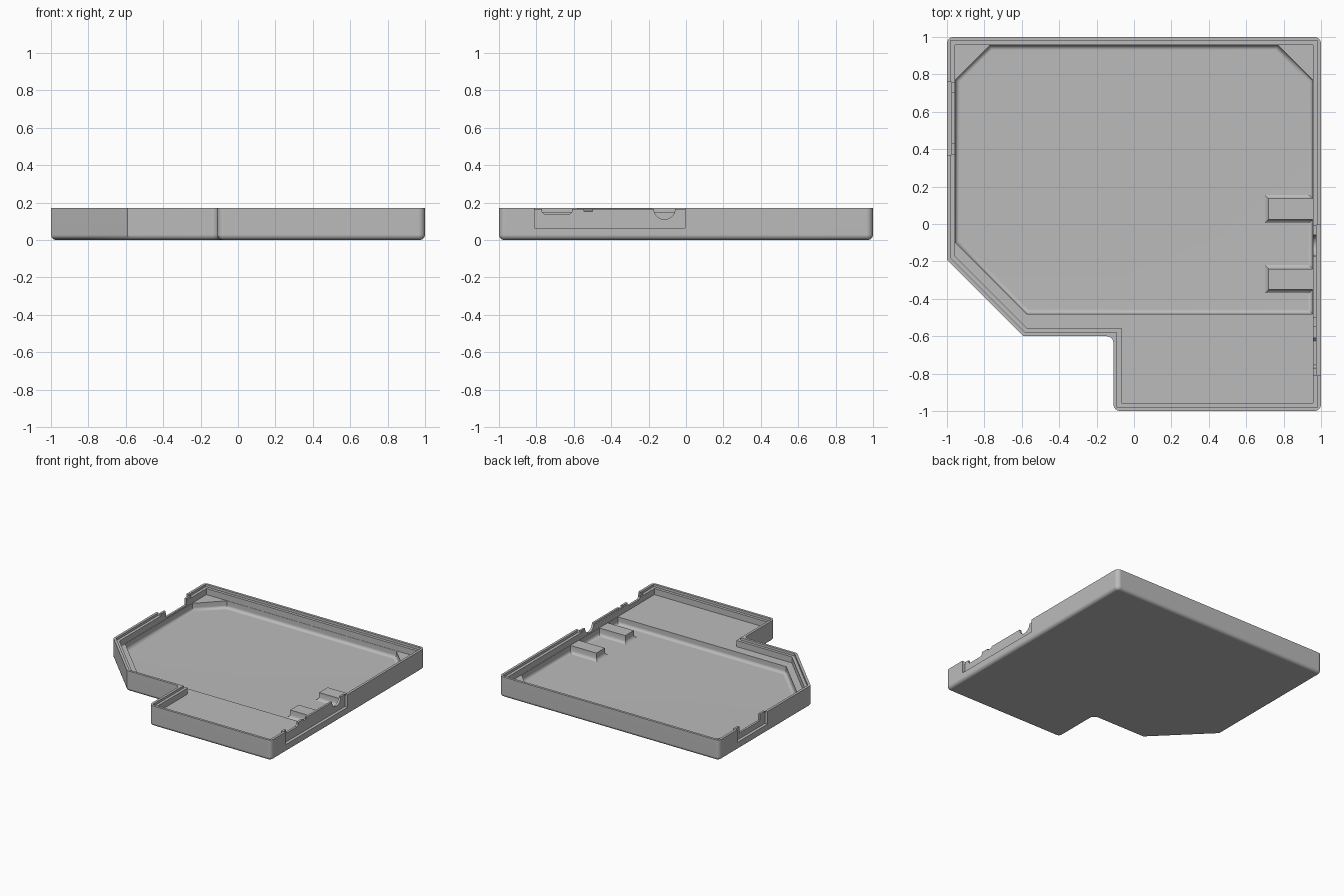
import bpy, bmesh, math
from mathutils import Vector

cube = bpy.data.objects.get("Cube")
if cube:
    bpy.data.objects.remove(cube, do_unlink=True)

grey = bpy.data.materials.new("plain_grey")
grey.use_nodes = True
grey.diffuse_color = (0.5, 0.5, 0.5, 1)
grey.node_tree.nodes["Principled BSDF"].inputs["Base Color"].default_value = (0.5, 0.5, 0.5, 1)


def inset(points, d):
    """Move a counter-clockwise outline inwards by d, with mitred corners."""
    out = []
    for i, p in enumerate(points):
        a = (p - points[i - 1]).normalized()
        b = (points[(i + 1) % len(points)] - p).normalized()
        n, m = Vector((-a.y, a.x)), Vector((-b.y, b.x))
        out.append(p + (n + m) * d / (1 + n.dot(m)))
    return out


def round_corners(points, radius, steps=4):
    """Replace the right-angled corners with arcs."""
    out = []
    for i, p in enumerate(points):
        a = (points[i - 1] - p).normalized()
        b = (points[(i + 1) % len(points)] - p).normalized()
        if abs(a.dot(b)) > 0.1:
            out.append(p)
            continue
        centre = p + (a + b) * radius
        for s in range(steps + 1):
            t = s / steps * math.pi / 2
            out.append(centre - b * radius * math.cos(t) - a * radius * math.sin(t))
    return out


def loft(name, outline, levels, along_x=False):
    """Stack inset copies of an outline at (height, inset) levels into a solid."""
    pts = [Vector(p) for p in outline]
    bm = bmesh.new()
    rings = []
    for w, d in levels:
        ring = inset(pts, d) if d else pts
        rings.append([bm.verts.new((w, p.x, p.y) if along_x else (p.x, p.y, w)) for p in ring])
    for low, high in zip(rings, rings[1:]):
        for i in range(len(pts)):
            j = (i + 1) % len(pts)
            bm.faces.new((low[i], low[j], high[j], high[i]))
    bm.faces.new(rings[0][::-1])
    bm.faces.new(rings[-1])
    bmesh.ops.recalc_face_normals(bm, faces=bm.faces)
    mesh = bpy.data.meshes.new(name)
    bm.to_mesh(mesh)
    bm.free()
    mesh.materials.append(grey)
    obj = bpy.data.objects.new(name, mesh)
    bpy.context.collection.objects.link(obj)
    return obj


def rect(u0, u1, v0, v1):
    return [(u0, v0), (u1, v0), (u1, v1), (u0, v1)]


def combine(target, tool, operation="DIFFERENCE"):
    """Apply a boolean and discard the helper."""
    mod = target.modifiers.new("boolean", "BOOLEAN")
    mod.operation, mod.solver, mod.object = operation, "EXACT", tool
    tool.hide_render = True
    bpy.context.view_layer.objects.active = target
    bpy.ops.object.modifier_apply(modifier=mod.name)
    bpy.data.objects.remove(tool, do_unlink=True)


def finish(obj):
    bpy.ops.object.select_all(action="DESELECT")
    obj.select_set(True)
    bpy.context.view_layer.objects.active = obj
    bpy.ops.object.shade_smooth_by_angle(angle=math.radians(35))
    mod = obj.modifiers.new("weighted_normals", "WEIGHTED_NORMAL")
    mod.keep_sharp = True


TOP, LIP, SHELF, FLOOR, ABOVE = 0.17, 0.15, 0.1, 0.04, 0.3

# Outer shell with rounded bottom edge
outline = [Vector(p) for p in ((-1, 1), (-1, -0.19), (-0.59, -0.6), (-0.11, -0.6),
                               (-0.11, -1), (1, -1), (1, 1))]
r = 0.028
levels = []
for s in range(5):
    t = s / 4 * math.pi / 2
    levels.append((r - r * math.cos(t), r - r * math.sin(t)))
levels[-1] = (r, 0)
tray = loft("tray", round_corners(outline, 0.035), levels + [(TOP, 0)])

# Stepped lip and raised shelf
combine(tray, loft("lip_cutter", inset(outline, 0.02), [(LIP, 0), (ABOVE, 0)]))
combine(tray, loft("shelf_cutter", inset(outline, 0.043), [(SHELF, 0), (ABOVE, 0)]))

# Deep pocket with cut corners and a filleted floor edge
e = 0.955
pocket = [(-e, 0.77), (-e, -0.1), (-0.575, -0.48), (e, -0.48),
          (e, 0.77), (0.77, e), (-0.77, e)]
f = 0.025
levels = [(FLOOR + f - f * math.cos(s * math.pi / 8), f - f * math.sin(s * math.pi / 8))
          for s in range(4)]
combine(tray, loft("pocket_cutter", pocket, levels + [(FLOOR + f, 0), (0.13, 0)]))

# Thin full-height wall panels, set back from the outside
for side, y0, y1 in ((1, -0.81, -0.005), (-1, 0.37, 0.76)):
    x0, x1 = sorted((side * 0.958, side * 0.99))
    combine(tray, loft("panel", rect(x0, x1, y0, y1), [(0.125, 0), (0.166, 0)]), "UNION")
    x0, x1 = sorted((side * 0.975, side * 1.1))
    combine(tray, loft("recess_cutter", rect(y0, y1, 0.065, ABOVE), [(x0, 0), (x1, 0)], True))

# Port openings through the side walls
wide_port = [(-0.77, 0.15), (-0.755, 0.135), (-0.625, 0.135), (-0.61, 0.15),
             (-0.61, ABOVE), (-0.77, ABOVE)]
round_port = [(-0.115 - 0.057 * math.cos(s * math.pi / 12),
               0.167 - 0.057 * math.sin(s * math.pi / 12)) for s in range(13)]
round_port += [(-0.058, ABOVE), (-0.172, ABOVE)]
small_port = rect(-0.545, -0.5, 0.153, ABOVE)
for port in (wide_port, round_port, small_port):
    combine(tray, loft("port_cutter", port, [(0.9, 0), (1.1, 0)], True))
combine(tray, loft("slot_cutter", rect(0.43, 0.7, 0.112, ABOVE), [(-1.1, 0), (-0.9, 0)], True))
finish(tray)

# Support blocks with flared feet
for name, y in (("back_support", 0.08), ("front_support", -0.295)):
    foot = [(FLOOR - 0.005, -0.02), (FLOOR, -0.02), (FLOOR + 0.006, -0.009),
            (FLOOR + 0.02, 0), (SHELF, 0)]
    finish(loft(name, rect(0.72, 0.96, y - 0.055, y + 0.055), foot))
